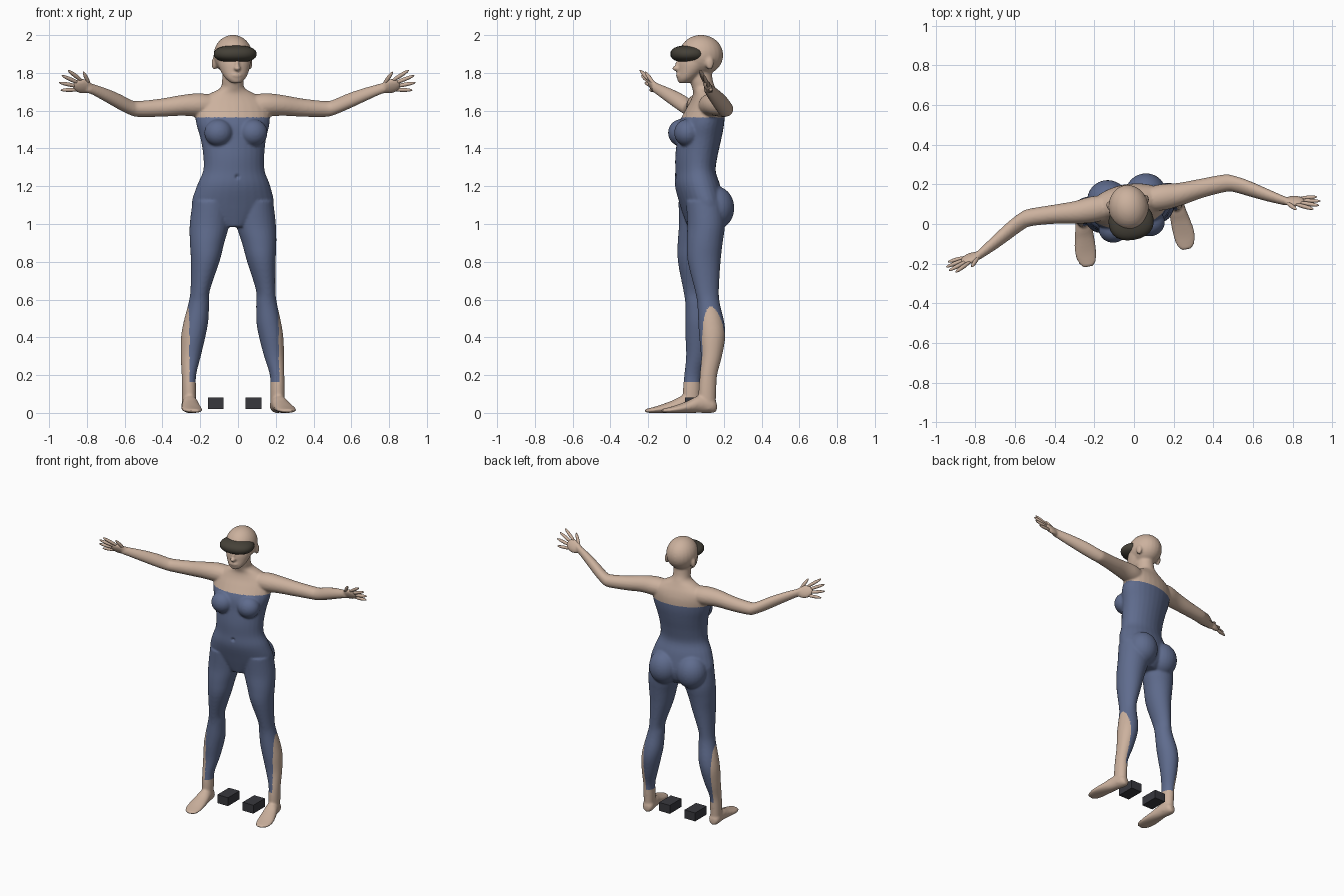
import bpy, bmesh, math
from mathutils import Vector, Matrix

cube = bpy.data.objects.get("Cube")
if cube:
    bpy.data.objects.remove(cube, do_unlink=True)


def material(name, rgb):
    m = bpy.data.materials.new(name)
    m.use_nodes = True
    m.diffuse_color = (*rgb, 1)
    m.node_tree.nodes["Principled BSDF"].inputs["Base Color"].default_value = (*rgb, 1)
    return m


skin = material("skin", (0.60, 0.44, 0.34))
suit = material("blue_suit", (0.115, 0.15, 0.27))
visor_grey = material("dark_olive", (0.06, 0.053, 0.04))
block_grey = material("charcoal", (0.04, 0.04, 0.048))


def loft(bm, rows, axis, side=1, steps=4, n=28):
    """Skin smoothly interpolated elliptical rings; each row is x, y, z and two radii."""
    rows = [Vector(r) for r in rows]
    pts = [rows[0], *rows, rows[-1]]
    path = []
    for p0, p1, p2, p3 in zip(pts, pts[1:], pts[2:], pts[3:]):
        for k in range(steps):
            t = k / steps
            path.append(p1 + (p2 - p0) * (t / 2) + (2 * p0 - 5 * p1 + 4 * p2 - p3) * (t * t / 2)
                        + (3 * p1 - p0 - 3 * p2 + p3) * (t ** 3 / 2))
    path.append(rows[-1])
    rings = []
    for x, y, z, a, b in path:
        ring = []
        for i in range(n):
            u = a * math.cos(math.tau * i / n)
            v = b * math.sin(math.tau * i / n)
            off = {"x": (0, u, v), "y": (u, 0, v), "z": (u, v, 0)}[axis]
            ring.append(bm.verts.new((side * (x + off[0]), y + off[1], z + off[2])))
        rings.append(ring)
    faces = [bm.faces.new((r[i], r[(i + 1) % n], s[(i + 1) % n], s[i]))
             for r, s in zip(rings, rings[1:]) for i in range(n)]
    faces += [bm.faces.new(rings[0][::-1]), bm.faces.new(rings[-1])]
    bmesh.ops.recalc_face_normals(bm, faces=faces)


def ball(bm, centre, radii, rot=None):
    m = Matrix.Translation(centre) @ (rot or Matrix()) @ Matrix.Diagonal((*radii, 1))
    bmesh.ops.create_uvsphere(bm, u_segments=24, v_segments=16, radius=1, matrix=m)


def make(name, bm, *mats):
    """Turn a bmesh into an object, standing slightly turned about z."""
    mesh = bpy.data.meshes.new(name)
    bm.to_mesh(mesh)
    bm.free()
    ob = bpy.data.objects.new(name, mesh)
    bpy.context.collection.objects.link(ob)
    for m in mats:
        mesh.materials.append(m)
    mesh.shade_smooth()
    ob.location = (-0.025, 0.07, 0)
    ob.rotation_euler.z = math.radians(10)
    return ob


body = bmesh.new()

# Torso and neck
loft(body, [(0, .01, .985, .08, .07), (0, .02, 1.03, .17, .095), (0, .015, 1.1, .22, .112),
            (0, -.008, 1.2, .197, .117), (0, -.02, 1.28, .165, .105), (0, -.015, 1.36, .163, .11),
            (0, 0, 1.45, .175, .115), (0, .012, 1.53, .196, .117), (0, .03, 1.6, .2, .1),
            (0, .038, 1.65, .185, .08), (0, .035, 1.69, .12, .065), (0, .025, 1.72, .065, .062),
            (0, .012, 1.76, .057, .06), (0, .005, 1.84, .055, .06)], "z")

# Skull, jaw, nose and lips
ball(body, (0, .01, 1.894), (.102, .118, .107))
loft(body, [(0, -.085, 1.746, .025, .025), (0, -.07, 1.77, .052, .048),
            (0, -.045, 1.81, .075, .07), (0, -.02, 1.86, .088, .09), (0, 0, 1.92, .08, .08)], "z")
ball(body, (0, -.122, 1.824), (.018, .025, .014))
ball(body, (0, -.112, 1.845), (.011, .017, .026))
ball(body, (0, -.112, 1.788), (.028, .014, .011))

wrist = Vector((.776, -.087, 1.715))
along = Vector((.936, -.234, .263)).normalized()
across = Vector((-.324, -.42, .78)).normalized()
palm_rot = Matrix((along, across, along.cross(across))).transposed().to_4x4()

for s in (1, -1):
    # Chest, seat and ears
    ball(body, (s * .093, -.08, 1.483), (.076, .07, .072))
    ball(body, (s * .098, .07, 1.085), (.103, .1, .115))
    ball(body, (s * .095, .04, 1.85), (.014, .022, .034))
    # Leg
    loft(body, [(.115, .01, 1.12, .1, .1), (.125, .015, 1.0, .105, .1), (.14, .005, .9, .091, .095),
                (.151, 0, .8, .075, .087), (.176, .01, .65, .051, .064), (.182, .018, .58, .055, .06),
                (.196, .03, .48, .065, .069), (.21, .033, .4, .064, .069), (.224, .026, .3, .053, .056),
                (.237, .008, .2, .038, .046), (.238, .002, .12, .037, .047),
                (.238, 0, .02, .036, .046)], "z", s)
    # Foot
    loft(body, [(.237, .052, .03, .018, .02), (.237, .03, .039, .036, .039), (.24, -.04, .046, .042, .046),
                (.246, -.1, .033, .05, .033), (.252, -.17, .02, .055, .02), (.252, -.22, .013, .045, .013),
                (.25, -.245, .011, .025, .009)], "y", s)
    # Arm
    loft(body, [(.1, .035, 1.625, .06, .058), (.18, .035, 1.63, .066, .062), (.27, .035, 1.628, .057, .055),
                (.38, .045, 1.616, .048, .048), (.5, .05, 1.609, .044, .042), (.54, .04, 1.615, .044, .041),
                (.61, .005, 1.646, .043, .042), (.69, -.04, 1.681, .036, .037),
                (.776, -.087, 1.715, .025, .029), (.8, -.096, 1.722, .02, .03)], "x", s)
    # Palm
    mirror = Matrix.Diagonal((s, 1, 1, 1))
    hand = Matrix.Translation(wrist + along * .055) @ palm_rot @ Matrix.Diagonal((.057, .043, .019, 1))
    palm = bmesh.ops.create_uvsphere(body, u_segments=24, v_segments=16, radius=1, matrix=mirror @ hand)
    if s < 0:
        bmesh.ops.reverse_faces(body, faces=list({f for v in palm["verts"] for f in v.link_faces}))

# Fuse the parts into one smooth skin
body_ob = make("body", body, skin, suit)
remesh = body_ob.modifiers.new("fuse", "REMESH")
remesh.mode = "VOXEL"
remesh.voxel_size = .007
soften = body_ob.modifiers.new("soften", "SMOOTH")
soften.factor = .5
soften.iterations = 6
bpy.context.view_layer.objects.active = body_ob
body_ob.select_set(True)
for name in ("fuse", "soften"):
    bpy.ops.object.modifier_apply(modifier=name)

# Navel dent, then the suit between ankles and chest
mesh = body_ob.data
for v in mesh.vertices:
    d = math.hypot(v.co.x, v.co.z - 1.25)
    if v.co.y < 0 and d < .016:
        v.co.y += .014 * (1 - d / .016)
mesh.materials.clear()
mesh.materials.append(skin)
mesh.materials.append(suit)
for f in mesh.polygons:
    c = f.center
    f.material_index = int(.165 < c.z < 1.566 and abs(c.x) < .24)
mesh.shade_smooth()

# Fingers and thumbs: start along/across the palm, then tip along/across
fingers = [(.075, .03, .165, .062), (.08, .011, .183, .024), (.08, -.009, .178, -.018),
           (.07, -.027, .15, -.055), (.025, .022, .082, .075)]
for label, s in (("left", 1), ("right", -1)):
    bm = bmesh.new()
    for a0, c0, a1, c1 in fingers:
        p, q = (wrist + along * a + across * c for a, c in ((a0, c0), (a1, c1)))
        p.x *= s
        q.x *= s
        rot = (q - p).to_track_quat("Z", "Y").to_matrix().to_4x4()
        ball(bm, (p + q) / 2, (.0105, .0105, (q - p).length / 2 + .01), rot)
    make(label + "_fingers", bm, skin)

# Headset: a rounded band across the eyes
bm = bmesh.new()
ball(bm, (0, 0, 0), (1, 1, 1))
for v in bm.verts:
    v.co = [math.copysign(abs(c) ** .88, c) for c in v.co]
    v.co = Vector((v.co.x * .114, v.co.y * .092 - .06, v.co.z * .046 + 1.9))
make("headset", bm, visor_grey)

# Floor blocks, square to the axes
for label, x in (("left", .083), ("right", -.118)):
    bm = bmesh.new()
    bmesh.ops.create_cube(bm, size=1, matrix=Matrix.Diagonal((.084, .13, .06, 1)))
    ob = make(label + "_floor_block", bm, block_grey)
    ob.data.shade_flat()
    ob.location = (x, .06, .051)
    ob.rotation_euler.z = 0
